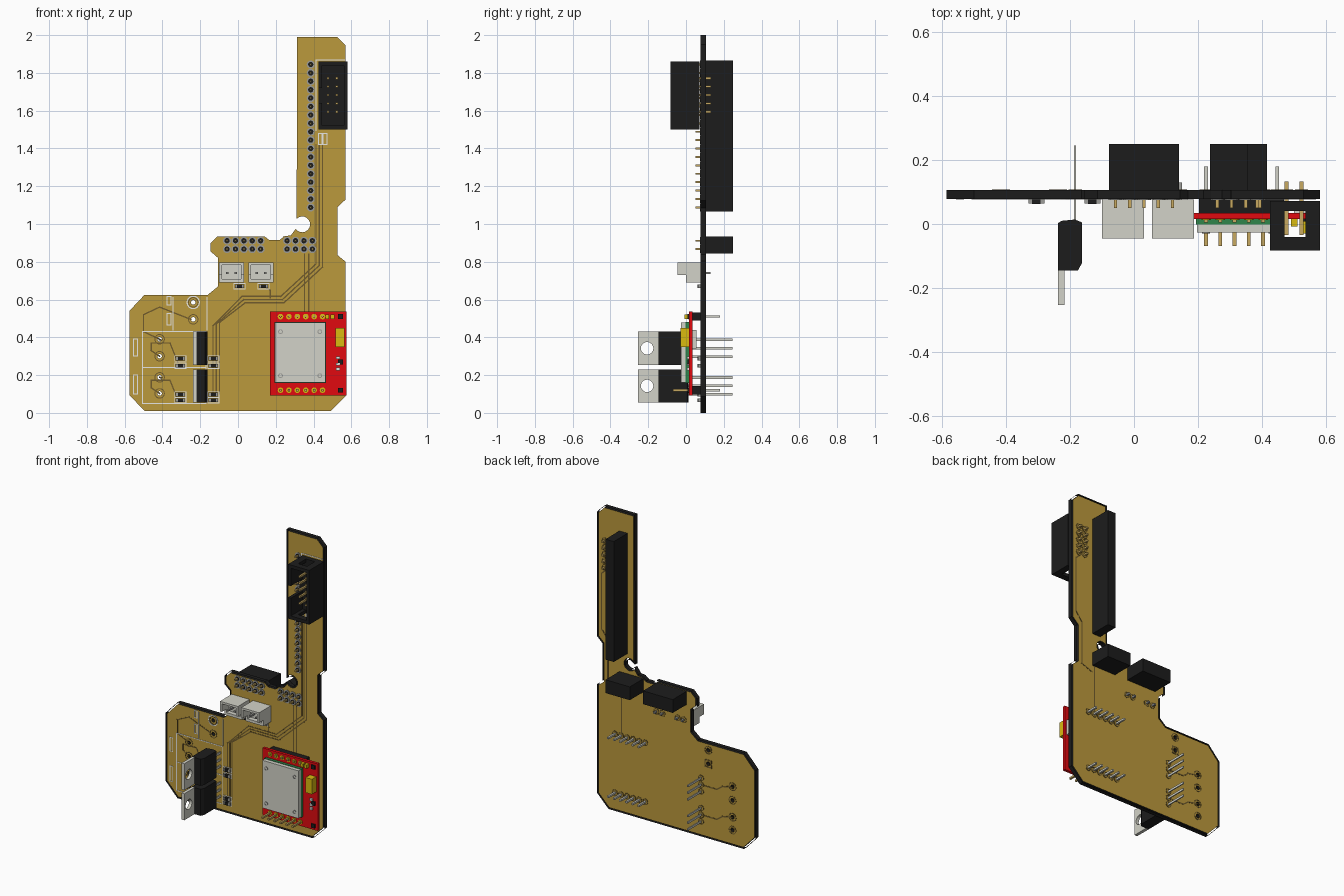
import bpy, bmesh, math
from mathutils import Vector

old = bpy.data.objects.get("Cube")
if old:
    bpy.data.objects.remove(old, do_unlink=True)


def material(name, r, g, b):
    m = bpy.data.materials.new(name)
    m.use_nodes = True
    m.diffuse_color = (r, g, b, 1)
    m.node_tree.nodes["Principled BSDF"].inputs["Base Color"].default_value = (r, g, b, 1)
    return m


BROWN = material("board brown", 0.50, 0.32, 0.045)
TRACE = material("trace brown", 0.16, 0.105, 0.025)
BLACK = material("plastic black", 0.012, 0.012, 0.012)
PALE = material("pale grey", 0.65, 0.65, 0.58)
STEEL = material("steel grey", 0.34, 0.34, 0.32)
WHITE = material("print white", 0.85, 0.85, 0.82)
RED = material("module red", 0.75, 0.003, 0.005)
GREEN = material("module green", 0.03, 0.24, 0.07)
YELLOW = material("part yellow", 0.70, 0.50, 0.005)
GOLD = material("pin gold", 0.58, 0.40, 0.12)

FRONT, BACK = 0.079, 0.105        # board surfaces along y


def add(name, mesh, *mats):
    for m in mats:
        mesh.materials.append(m)
    ob = bpy.data.objects.new(name, mesh)
    bpy.context.collection.objects.link(ob)
    return ob


def boxes(name, items, mat):
    """One object from boxes given as (x0, x1, y0, y1, z0, z1)."""
    bm = bmesh.new()
    for x0, x1, y0, y1, z0, z1 in items:
        for v in bmesh.ops.create_cube(bm, size=1)["verts"]:
            v.co = ((x0 + x1) / 2 + v.co.x * (x1 - x0),
                    (y0 + y1) / 2 + v.co.y * (y1 - y0),
                    (z0 + z1) / 2 + v.co.z * (z1 - z0))
    me = bpy.data.meshes.new(name)
    bm.to_mesh(me)
    bm.free()
    return add(name, me, mat)


def plate(name, loops, y0, y1, *mats, fill="BOTH", axes="xz"):
    """Extrude closed loops; nested loops become holes."""
    cu = bpy.data.curves.new(name, "CURVE")
    cu.dimensions = "2D"
    cu.fill_mode = fill
    cu.extrude = (y1 - y0) / 2
    for loop in loops:
        sp = cu.splines.new("POLY")
        sp.points.add(len(loop) - 1)
        for p, (a, b) in zip(sp.points, loop):
            p.co = (a, b, 0, 1)
        sp.use_cyclic_u = True
    tmp = bpy.data.objects.new(name + "_curve", cu)
    bpy.context.collection.objects.link(tmp)
    dg = bpy.context.evaluated_depsgraph_get()
    me = bpy.data.meshes.new_from_object(tmp.evaluated_get(dg))
    bpy.data.objects.remove(tmp, do_unlink=True)
    me.materials.clear()
    mid = (y0 + y1) / 2
    for v in me.vertices:
        a, b, c = v.co
        v.co = {"xz": (a, mid - c, b), "yz": (mid + c, a, b), "xy": (a, b, mid + c)}[axes]
    bm = bmesh.new()
    bm.from_mesh(me)
    bmesh.ops.remove_doubles(bm, verts=bm.verts, dist=1e-5)
    bmesh.ops.recalc_face_normals(bm, faces=bm.faces)
    for f in bm.faces:
        f.smooth = False
    bm.to_mesh(me)
    bm.free()
    return add(name, me, *mats)


def circle(x, z, r, n=14):
    return [(x + r * math.cos(i * math.tau / n), z + r * math.sin(i * math.tau / n)) for i in range(n)]


def rings(points, r, hole):
    return [c for x, z in points for c in (circle(x, z, r), circle(x, z, hole))]


def strips(name, paths, w, y0, y1, mat):
    """Thin flat lines following x, z paths."""
    bm = bmesh.new()
    for path in paths:
        for p, q in zip(path, path[1:]):
            a, b = Vector(p), Vector(q)
            d = (b - a).normalized() * w / 2
            n = Vector((-d.y, d.x))
            quad = [a - d + n, a - d - n, b + d - n, b + d + n]
            f = bm.faces.new([bm.verts.new((c.x, y0, c.y)) for c in quad])
            for v in bmesh.ops.extrude_face_region(bm, geom=[f])["geom"]:
                if isinstance(v, bmesh.types.BMVert):
                    v.co.y = y1
    bmesh.ops.recalc_face_normals(bm, faces=bm.faces)
    me = bpy.data.meshes.new(name)
    bm.to_mesh(me)
    bm.free()
    return add(name, me, mat)


def pins(name, points, y0, y1, mat, w=0.012):
    h = w / 2
    return boxes(name, [(x - h, x + h, y0, y1, z - h, z + h) for x, z in points], mat)


def grid(x0, nx, z0, nz, pitch=0.0445):
    return [(x0 + i * pitch, z0 + j * pitch) for i in range(nx) for j in range(nz)]


def frame(x0, x1, z0, z1):
    return [(x0, z0), (x0, z1), (x1, z1), (x1, z0), (x0, z0)]


def back_pads(name, points):
    """Outlined round pads on the rear of the board."""
    plate(name, rings(points, 0.021, 0.015), BACK, BACK + 0.002, TRACE)


# Circuit board with drilled holes, and the dark band around its edge
arc = [(0.34 + 0.042 * math.cos(math.radians(t)), 0.998 + 0.042 * math.sin(math.radians(t)))
       for t in range(215, 496, 20)]
outline = [(0.313, 1.99), (0.525, 1.99), (0.57, 1.945), (0.57, 1.13), (0.527, 1.09), (0.527, 0.835),
           (0.57, 0.80), (0.57, 0.09), (0.49, 0.01), (-0.495, 0.01), (-0.575, 0.095), (-0.575, 0.54),
           (-0.495, 0.625), (-0.16, 0.625), (-0.105, 0.67), (-0.105, 0.82), (-0.145, 0.855),
           (-0.145, 0.90), (-0.11, 0.935), (0.14, 0.935), (0.165, 0.915), (0.22, 0.915),
           (0.245, 0.935), (0.28, 0.94)] + arc
drills = [(-0.415, z) for z in (0.103, 0.188, 0.30, 0.39)] + [(-0.237, 0.585), (-0.237, 0.495)]
board = plate("circuit_board", [outline] + [circle(x, z, 0.012) for x, z in drills],
              FRONT, BACK, BROWN, BLACK)
for f in board.data.polygons:
    f.material_index = 0 if abs(f.normal.y) > 0.5 else 1


def offset(loop, d):
    out = []
    for i, p in enumerate(loop):
        p = Vector(p)
        e1 = (p - Vector(loop[i - 1])).normalized()
        e2 = (Vector(loop[(i + 1) % len(loop)]) - p).normalized()
        n1, n2 = Vector((-e1.y, e1.x)), Vector((-e2.y, e2.x))
        out.append(tuple(p + (n1 + n2) * d / (1 + n1.dot(n2))))
    return out


plate("board_edge_band", [offset(outline, 0.01)], FRONT - 0.001, BACK + 0.001, BLACK, fill="NONE")

# Back sockets: one long single row and two double rows
boxes("long_socket", [(0.355, 0.4155, BACK, 0.25, 1.067, 1.865)], BLACK)
boxes("ten_way_socket", [(-0.078, 0.1405, BACK, 0.25, 0.845, 0.933)], BLACK)
boxes("eight_way_socket", [(0.2375, 0.4155, BACK, 0.25, 0.845, 0.933)], BLACK)
long_pts = grid(0.385, 1, 1.088, 18)
pair_pts = grid(-0.058, 5, 0.867, 2) + grid(0.26, 4, 0.867, 2)
socket_pts = long_pts + pair_pts
plate("socket_pads", rings(socket_pts, 0.0215, 0.014), 0.075, FRONT, STEEL)
plate("socket_pad_centres", [circle(x, z, 0.014) for x, z in socket_pts], 0.077, FRONT, BLACK)
pins("socket_pins", socket_pts, 0.05, FRONT, GOLD, 0.010)

# Shrouded ten-pin header on the front
X0, X1, Z0, Z1, Y0 = 0.425, 0.58, 1.50, 1.86, -0.082
shroud = [(X0, X1, 0.04, 0.072, Z0, Z1), (X1 - 0.02, X1, Y0, 0.04, Z0, Z1),
          (X0, X0 + 0.02, Y0, 0.04, Z0, 1.64), (X0, X0 + 0.02, Y0, 0.04, 1.72, Z1)]
for za, zb in ((Z0, Z0 + 0.022), (Z1 - 0.022, Z1)):
    shroud += [(X0, 0.47, Y0, 0.04, za, zb), (0.535, X1, Y0, 0.04, za, zb), (0.47, 0.535, Y0, -0.04, za, zb)]
boxes("header_shroud", shroud, BLACK)
head_pts = [(x, 1.594 + 0.0445 * i) for x in (0.476, 0.523) for i in range(5)]
pins("header_pins", head_pts, -0.035, 0.132, GOLD)
back_pads("header_back_pads", head_pts)

# Two pale plug connectors
plug_pts = []
for i, x in enumerate((-0.10, 0.056)):
    w = x + 0.131
    boxes(f"plug_housing_{i + 1}", [
        (x, w, 0.03, 0.077, 0.69, 0.797), (x, w, 0, 0.03, 0.69, 0.708),
        (x, x + 0.014, -0.046, 0.03, 0.73, 0.797), (w - 0.014, w, -0.046, 0.03, 0.73, 0.797),
        (x, x + 0.014, 0, 0.03, 0.69, 0.73), (w - 0.014, w, 0, 0.03, 0.69, 0.73),
        (x, w, -0.046, 0.03, 0.783, 0.797)], PALE)
    plug_pts += [(x + 0.043, 0.74), (x + 0.088, 0.74)]
pins("plug_pins", plug_pts, -0.02, 0.13, STEEL)
back_pads("plug_back_pads", plug_pts)

# Two upright power transistors with drilled metal tabs
profile = [(-0.2375, 0.003), (-0.225, 0.01), (-0.185, 0.014), (-0.1625, 0.005),
           (-0.1625, -0.122), (-0.175, -0.145), (-0.2375, -0.145)]
for i, zc in enumerate((0.143, 0.342)):
    plate(f"transistor_body_{i + 1}", [profile], zc - 0.088, zc + 0.088, BLACK, axes="xy")
    tab = [(-0.145, zc - 0.088), (-0.145, zc + 0.088), (-0.253, zc + 0.088), (-0.253, zc - 0.088)]
    plate(f"transistor_tab_{i + 1}", [tab, circle(-0.206, zc, 0.033, 24)], -0.2375, -0.217, PALE, axes="yz")
    leads = [(-0.184, zc + d) for d in (-0.0445, 0, 0.0445)]
    boxes(f"transistor_leads_{i + 1}", [(x - 0.0035, x + 0.0035, 0.005, 0.245, z - 0.007, z + 0.007)
                                        for x, z in leads], PALE)
    back_pads(f"transistor_pads_{i + 1}", leads)

# Red radio module standing off the board
boxes("module_board", [(0.17, 0.574, 0.016, 0.035, 0.093, 0.537)], RED)
boxes("module_carrier", [(0.194, 0.465, -0.002, 0.016, 0.159, 0.481)], GREEN)
boxes("module_shield", [(0.197, 0.462, -0.027, -0.002, 0.162, 0.478)], PALE)
marks = [(x, z) for x in (0.225, 0.433) for z in (0.197, 0.43)]
plate("shield_marks", rings(marks, 0.013, 0.008), -0.029, -0.027, STEEL)
boxes("module_socket", [(0.516, 0.563, -0.03, 0.016, 0.35, 0.45)], YELLOW)
boxes("module_spacers", [(0.203, 0.468, 0.035, FRONT, z - 0.022, z + 0.022) for z in (0.12, 0.51)], BLACK)
boxes("module_rear_part", [(0.50, 0.56, 0.035, 0.055, 0.34, 0.44)], PALE)
top_row, low_row = grid(0.225, 6, 0.51, 1), grid(0.225, 6, 0.12, 1)
pins("module_lower_pins", low_row, -0.068, FRONT, GOLD)
pins("module_upper_pins", top_row, 0.005, FRONT, GOLD)
pins("module_rear_pins", low_row + top_row, FRONT, 0.18, PALE)
plate("module_pads", rings(top_row + low_row, 0.015, 0.007), 0.012, 0.016, YELLOW)
back_pads("module_back_pads", top_row + low_row)
boxes("module_dark_parts", [(0.53, 0.556, 0.008, 0.016, z - 0.013, z + 0.013) for z in (0.12, 0.27, 0.51)], BLACK)
boxes("module_light_parts", [(0.52, 0.54, 0.004, 0.016, z, z + 0.014) for z in (0.225, 0.25, 0.285)], WHITE)
boxes("module_yellow_parts", [(x, x + 0.02, -0.008, 0.016, 0.498, 0.522) for x in (0.463, 0.49)], YELLOW)

# Small surface parts: dark body with steel ends and a printed surround
chips = [(x, z) for x in (-0.305, -0.13) for z in (0.067, 0.097, 0.25, 0.288)] + [(0.008, 0.67), (0.135, 0.67)]
boxes("chip_bodies", [(x - 0.013, x + 0.013, 0.062, FRONT, z - 0.01, z + 0.01) for x, z in chips], BLACK)
boxes("chip_ends", [(x + s * 0.019 - 0.006, x + s * 0.019 + 0.006, 0.064, FRONT, z - 0.01, z + 0.01)
                    for x, z in chips for s in (-1, 1)], STEEL)
strips("chip_outlines", [frame(x - 0.03, x + 0.03, z - 0.0145, z + 0.0145) for x, z in chips],
       0.004, FRONT - 0.002, FRONT, WHITE)

# Outlined pads around the drilled holes, on both faces
plate("front_hole_pads", rings(drills, 0.028, 0.023), FRONT - 0.002, FRONT, TRACE)
plate("back_hole_pads", rings(drills, 0.028, 0.023) + rings(drills, 0.016, 0.012), BACK, BACK + 0.002, TRACE)
plate("corner_hole_ring", rings(drills[4:5], 0.036, 0.03), FRONT - 0.003, FRONT, WHITE)

# Copper traces, front and back
bus = [[(-0.115 + d, 0.10), (-0.115 + d, 0.47 + d / 2), (0.03 + d / 2, 0.60 - d), (0.235 + d / 2, 0.60 - d),
        (0.43 + d, 0.78 - d / 2), (0.43 + d, 1.42)] for d in (-0.017, 0.0, 0.017)]
left = [[(-0.415, z), (-0.46, z + 0.03), (-0.46, z + 0.07), (-0.36, z + 0.07), (-0.32, z - 0.03)]
        for z in (0.103, 0.30)]
more = [[(x, 0.53), (x, 0.84)] for x in (0.352, 0.375)] + [
    [(-0.415, 0.39), (-0.50, 0.43), (-0.50, 0.52), (-0.415, 0.56), (-0.25, 0.495)],
    [(0.14, 0.67), (0.17, 0.65), (0.17, 0.61)]]
strips("front_traces", bus + left + more, 0.007, FRONT - 0.0015, FRONT, TRACE)
rear = [[(0.40, 0.86), (0.40, 0.53)], [(0.50, 1.59), (0.545, 1.55), (0.545, 1.18), (0.50, 1.12), (0.50, 0.83),
        (0.42, 0.80)]] + [[(-0.184, z), (-0.30, z), (-0.34, z + 0.03), (-0.415, z + 0.045)] for z in (0.143, 0.342)]
strips("back_traces", rear, 0.008, BACK, BACK + 0.0015, TRACE)
strips("back_square_pad", [frame(-0.26, -0.214, 0.472, 0.518)], 0.006, BACK, BACK + 0.002, TRACE)

# White printed lines
prints = [frame(-0.505, -0.17, z, z + 0.19) for z in (0.05, 0.24)]
prints += [[(-0.345, 0.44), (-0.345, 0.61)], [(-0.165, 0.44), (-0.165, 0.61)]]
prints += [frame(x, x + 0.02, z, z + h) for x, z, h in
           ((-0.553, 0.10, 0.10), (-0.553, 0.30, 0.09), (-0.375, 0.465, 0.06), (-0.375, 0.57, 0.045),
            (0.425, 1.42, 0.06), (0.45, 1.42, 0.06))]
prints += [[(0.412, 1.495), (0.412, 1.868), (0.565, 1.868)]]
strips("printed_lines", prints, 0.005, FRONT - 0.002, FRONT, WHITE)
